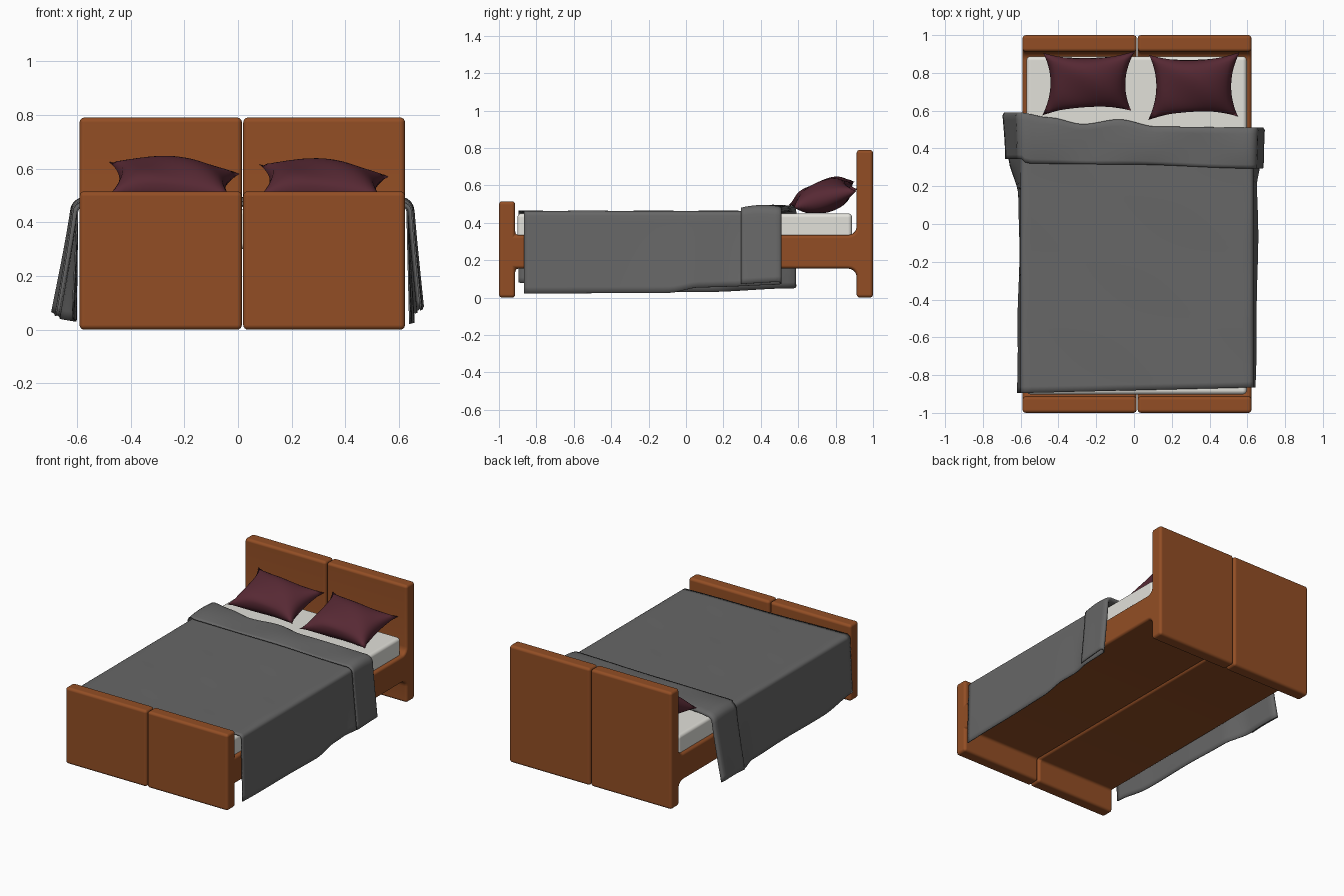
import bpy, bmesh, math
from mathutils import Vector

if "Cube" in bpy.data.objects:
    bpy.data.objects.remove(bpy.data.objects["Cube"])


def material(name, rgb):
    m = bpy.data.materials.new(name)
    m.diffuse_color = (*rgb, 1)
    m.use_nodes = True
    m.node_tree.nodes["Principled BSDF"].inputs["Base Color"].default_value = m.diffuse_color
    return m


WOOD = material("orange_wood", (0.29, 0.076, 0.018))
GREY = material("grey_wool", (0.135, 0.135, 0.135))
WINE = material("wine_cloth", (0.095, 0.022, 0.034))
WHITE = material("off_white_cloth", (0.76, 0.75, 0.70))


def finish(name, bm, mat):
    bmesh.ops.recalc_face_normals(bm, faces=bm.faces)
    me = bpy.data.meshes.new(name)
    bm.to_mesh(me)
    bm.free()
    me.materials.append(mat)
    for p in me.polygons:
        p.use_smooth = True
    ob = bpy.data.objects.new(name, me)
    bpy.context.collection.objects.link(ob)
    return ob


def bevel(ob, width, segments):
    b = ob.modifiers.new("bevel", 'BEVEL')
    b.width, b.segments = width, segments
    b.limit_method, b.angle_limit = 'ANGLE', math.radians(40)
    b.use_clamp_overlap = False
    b.harden_normals = True


def grid_faces(bm, rows):
    vs = [[bm.verts.new(p) for p in r] for r in rows]
    for a, b in zip(vs, vs[1:]):
        for i in range(len(a) - 1):
            bm.faces.new((a[i], a[i + 1], b[i + 1], b[i]))


def lerp_table(x, pts):
    if x <= pts[0][0]:
        return pts[0][1]
    for (x0, y0), (x1, y1) in zip(pts, pts[1:]):
        if x <= x1:
            t = (x - x0) / (x1 - x0)
            t = t * t * (3 - 2 * t)
            return y0 + (y1 - y0) * t
    return pts[-1][1]


# Bed frame: two halves, each an extruded side profile with filleted headboard joints
R = 0.045


def fillet(cy, cz, a0, a1):
    return [(cy + R * math.cos(math.radians(a0 + (a1 - a0) * i / 5)),
             cz + R * math.sin(math.radians(a0 + (a1 - a0) * i / 5))) for i in range(6)]


profile = [(-1, 0), (-0.913, 0), (-0.913, 0.155)]
profile += fillet(0.912 - R, 0.155 - R, 90, 0)
profile += [(0.912, 0), (1, 0), (1, 0.79), (0.912, 0.79)]
profile += fillet(0.912 - R, 0.335 + R, 0, -90)
profile += [(-0.913, 0.335), (-0.913, 0.515), (-1, 0.515)]

for name, x0, x1 in (("bed_frame_left", -0.59, 0.0145), ("bed_frame_right", 0.0195, 0.622)):
    bm = bmesh.new()
    f = bm.faces.new([bm.verts.new((x0, y, z)) for y, z in profile])
    ext = bmesh.ops.extrude_face_region(bm, geom=[f])
    bmesh.ops.translate(bm, vec=(x1 - x0, 0, 0),
                        verts=[g for g in ext["geom"] if isinstance(g, bmesh.types.BMVert)])
    bevel(finish(name, bm, WOOD), 0.018, 4)

# Mattress
bm = bmesh.new()
bmesh.ops.create_cube(bm, size=1)
for v in bm.verts:
    v.co = Vector((0.014 + v.co.x * 1.166, -0.007 + v.co.y * 1.79, 0.375 + v.co.z * 0.15))
bevel(finish("mattress", bm, WHITE), 0.022, 4)

# Blanket: one sheet draped over the sides, folded back on itself near the pillows
XL, XR, TOP, CR = -0.598, 0.63, 0.459, 0.02
N_SIDE, N_TOP = 12, 36


def flare(y, left):
    if left:
        return lerp_table(y, [(-0.9, 0.018), (-0.6, 0.008), (0.15, 0.004), (0.36, 0.06), (0.6, 0.07)])
    return lerp_table(y, [(-0.9, 0.004), (-0.3, 0.018), (0.2, 0.016), (0.32, 0.035), (0.5, 0.03)])


def hem(y, left):
    if left:
        return lerp_table(y, [(-0.9, 0.08), (-0.6, 0.04), (0.1, 0.03), (0.57, 0.05)])
    return lerp_table(y, [(-0.87, 0.022), (-0.1, 0.025), (0.08, 0.055), (0.55, 0.07)])


def back_edge(x):
    return lerp_table(x, [(-0.6, 0.575), (-0.45, 0.55), (-0.27, 0.515), (-0.08, 0.54),
                          (0.12, 0.502), (0.6, 0.497)])


def front_edge(x):
    return lerp_table(x, [(-0.62, 0.355), (-0.56, 0.32), (0.0, 0.315), (0.6, 0.295)])


def sheet_point(k, along, fold, off):
    """k = step across the bed, along = 0..1 foot to head, fold = 0..1 back again"""
    last = 2 * (N_SIDE + 4) + N_TOP
    left = k < last / 2
    j = k if left else last - k                     # steps in from the nearest hem
    sx = -1 if left else 1
    edge = XL if left else XR
    inset = edge - sx * CR
    if j >= N_SIDE + 4:
        x = (XL + CR) + (XR - XL - 2 * CR) * (k - N_SIDE - 4) / N_TOP
    else:
        x = edge
    foot = -0.895 + 0.03 * (x - XL) / (XR - XL)
    yb = back_edge(x)
    y = foot + along * (yb - foot) - fold * (yb - front_edge(x))
    crease = fold * (1 - fold) * 0.02 * (1 + math.sin(11 * x + 1))
    if j >= N_SIDE + 4:
        ripple = 0.0015 * (1 + math.sin(7 * x + 5 * y) * math.sin(9 * y))
        return (x, y, TOP + off + ripple + crease)
    r = CR + off
    if j >= N_SIDE:
        a = math.pi / 2 * (j - N_SIDE) / 4
        return (inset + sx * r * math.cos(a), y, TOP - CR + r * math.sin(a) + crease * j / (N_SIDE + 4))
    d = 1 - j / N_SIDE
    z0 = hem(y, left) + 0.6 * off
    z = TOP - CR + (z0 - TOP + CR) * d
    wave = 0.004 * d * (1 + math.sin(9 * y + (0 if left else 2)))
    return (edge + sx * (off + wave + flare(y, left) * d ** 1.1), y, z)


steps = [(i / 44, 0, 0) for i in range(45)]
steps += [(1.008, 0, 0.008), (1.008, 0, 0.018)]
steps += [(1, i / 10, 0.025 - 0.007 * i / 10) for i in range(11)]
bm = bmesh.new()
count = 2 * (N_SIDE + 4) + N_TOP + 1
grid_faces(bm, [[sheet_point(k, *s) for k in range(count)] for s in steps])
blanket = finish("blanket", bm, GREY)
thick = blanket.modifiers.new("thickness", 'SOLIDIFY')
thick.thickness, thick.offset = 0.006, 0


# Pillows: two bulged skins between four pointed corners with pinched-in seams
def pillow(name, corners):
    bl, br, tl, tr = [Vector(c) for c in corners]
    n = 20
    bm = bmesh.new()
    for side in (1, -1):
        rows = []
        for i in range(n + 1):
            row = []
            for j in range(n + 1):
                u, v = 2 * j / n - 1, 2 * i / n - 1
                pu = u * (1 - 0.17 * (1 - v * v) * u * u)
                pv = v * (1 - 0.22 * (1 - u * u) * v * v)
                a, b = (pu + 1) / 2, (pv + 1) / 2
                p = (bl.lerp(br, a)).lerp(tl.lerp(tr, a), b)
                h = 0.082 * ((1 - u * u) * (1 - v * v)) ** 0.5
                h *= 1 + 0.08 * math.sin(4 * u + 3 * v)
                p = p + side * h * Vector((0, -0.3, 0.95))
                p.z = max(p.z, 0.452)
                row.append(p)
            rows.append(row)
        grid_faces(bm, rows)
    bmesh.ops.remove_doubles(bm, verts=bm.verts, dist=0.0005)
    finish(name, bm, WINE)


pillow("pillow_left", [(-0.485, 0.575, 0.50), (-0.015, 0.60, 0.485),
                       (-0.48, 0.905, 0.625), (0.005, 0.915, 0.58)])
pillow("pillow_right", [(0.075, 0.55, 0.495), (0.55, 0.57, 0.48),
                        (0.08, 0.895, 0.615), (0.56, 0.91, 0.57)])
